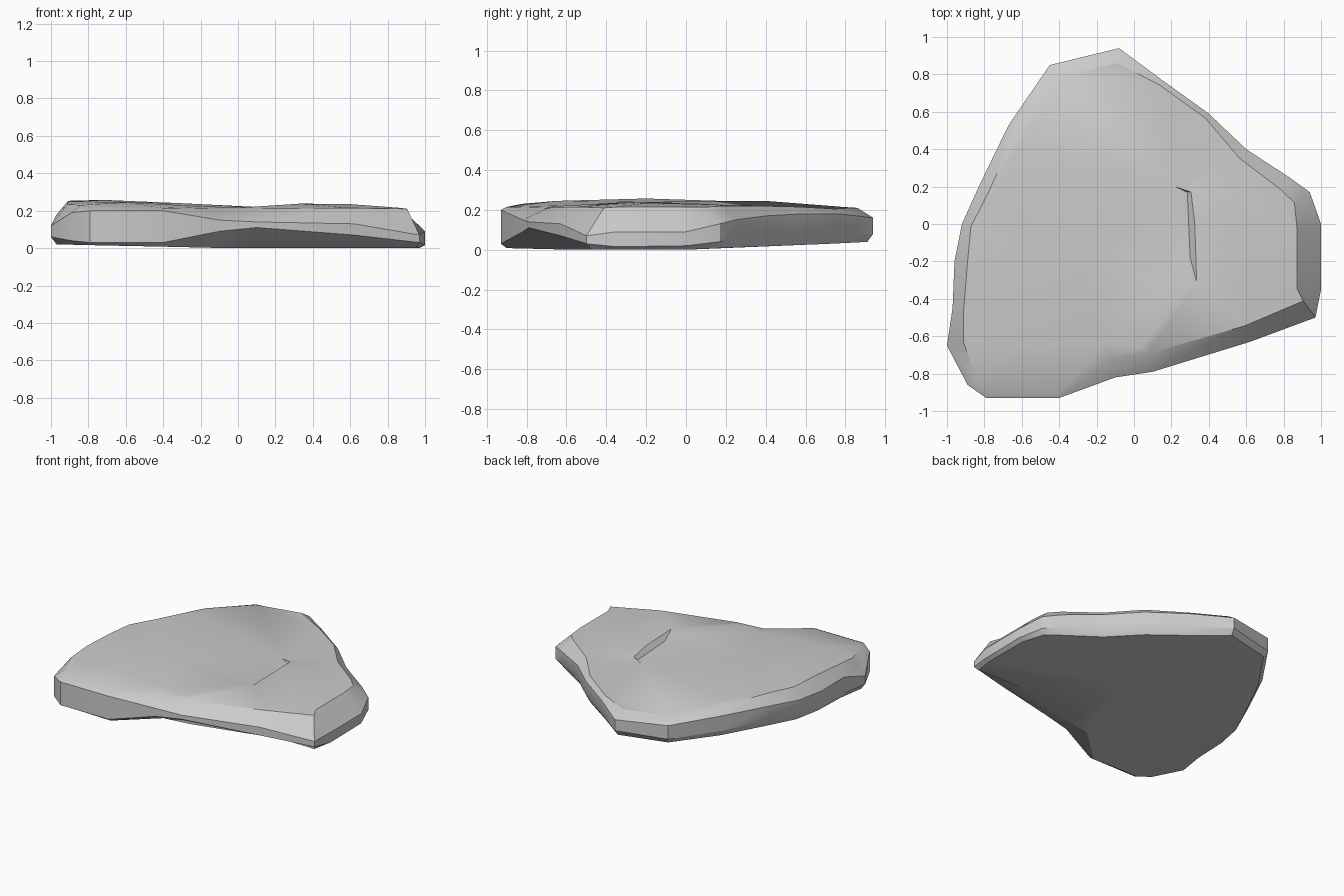
import bpy, bmesh, math
from mathutils import Vector
from mathutils.geometry import delaunay_2d_cdt

if "Cube" in bpy.data.objects:
    bpy.data.objects.remove(bpy.data.objects["Cube"])

# Rim stations, counter-clockwise: x, y, wall low z, wall high z, top inset, top z
RIM = [
    (1.0, 0.0, .02, .09, .13, .215), (.94, .17, .04, .13, .10, .215),
    (.83, .25, .06, .15, .08, .22), (.60, .40, .07, .17, .06, .22),
    (.40, .59, .08, .18, .03, .215), (.15, .77, .08, .18, .03, .205),
    (-.08, .94, .08, .16, .08, .21), (-.45, .85, .08, .18, .08, .215),
    (-.67, .53, .08, .19, .05, .235), (-.83, .20, .08, .18, .06, .245),
    (-.92, .0, .08, .17, .05, .25), (-.96, -.20, .07, .17, .07, .255),
    (-.97, -.45, .06, .18, .06, .25), (-1.0, -.65, .06, .12, .09, .235),
    (-.89, -.86, .04, .19, .06, .23), (-.79, -.93, .03, .20, .03, .215),
    (-.40, -.93, .03, .20, .03, .215), (-.10, -.82, .09, .15, .11, .21),
    (.10, -.79, .11, .14, .10, .21), (.62, -.63, .07, .13, .09, .215),
    (.97, -.50, .03, .07, .11, .21), (1.0, -.35, .015, .09, .13, .215),
]

# Points inside the top: the low side of the step, its raised lip, then the slopes
INNER = [
    (.285, .17, .20), (.30, -.18, .205), (.20, -.32, .215), (-.16, -.64, .222),
    (.305, .17, .222), (.325, 0, .235), (.335, -.31, .238), (.03, -.66, .218),
    (.22, .20, .208), (.49, .36, .217), (.62, .15, .226), (.60, -.20, .235),
    (-.62, .40, .245), (-.70, -.20, .257), (-.30, -.20, .24), (-.60, -.65, .245),
]
CREASES = [(0, 1), (1, 2), (2, 3), (4, 5), (5, 6), (6, 7), (8, 9), (12, 8)]

n = len(RIM)


def inward(i):
    a, b = RIM[i - 1], RIM[(i + 1) % n]
    return Vector((a[1] - b[1], b[0] - a[0])).normalized()


# Four rings: underside, lower wall, upper wall, top edge
rings = [[], [], [], []]
for i, (x, y, lo, hi, inset, zt) in enumerate(RIM):
    p, d = Vector((x, y)), inward(i)
    under = .17 if y < 0 and -.2 < x < .9 else .03
    b, t = p + d * under, p + d * inset
    zb = .04 * max(0, y) + .02 * max(0, -x)
    rings[0].append((b.x, b.y, zb))
    rings[1].append((x, y, lo))
    rings[2].append((x, y, hi))
    rings[3].append((t.x, t.y, zt))

bm = bmesh.new()
vr = [[bm.verts.new(c) for c in ring] for ring in rings]
for a, b in zip(vr, vr[1:]):
    for i in range(n):
        j = (i + 1) % n
        bm.faces.new((a[i], a[j], b[j], b[i]))

# Underside
hub = bm.verts.new((.1, 0, 0))
for i in range(n):
    bm.faces.new((vr[0][(i + 1) % n], vr[0][i], hub))

# Uneven top with the step
top = vr[3] + [bm.verts.new(c) for c in INNER]
edges = [(i, (i + 1) % n) for i in range(n)] + [(a + n, b + n) for a, b in CREASES]
_, _, tris, orig, _, _ = delaunay_2d_cdt(
    [v.co.to_2d() for v in top], edges, [], 1, 1e-6)
for tri in tris:
    if all(orig[k] for k in tri):
        bm.faces.new([top[orig[k][0]] for k in tri])

bmesh.ops.recalc_face_normals(bm, faces=bm.faces)
mesh = bpy.data.meshes.new("rock_slab")
bm.to_mesh(mesh)
bm.free()
slab = bpy.data.objects.new("rock_slab", mesh)
bpy.context.collection.objects.link(slab)

# Soft facets with sharp breaks
bpy.context.view_layer.objects.active = slab
slab.select_set(True)
bpy.ops.object.shade_smooth_by_angle(angle=math.radians(30))
